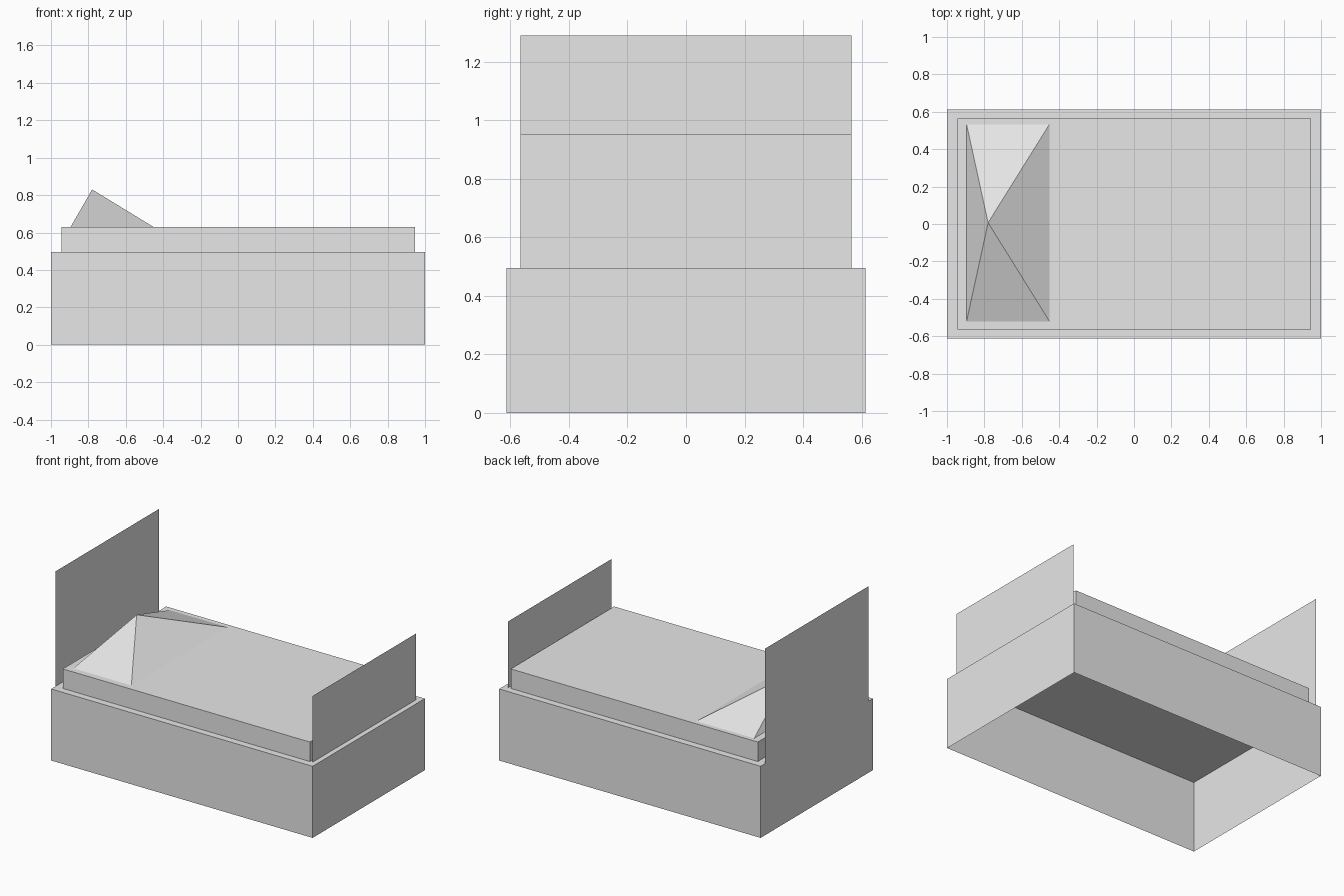
import bpy
import bmesh

# Remove the default object
if "Cube" in bpy.data.objects:
    bpy.data.objects.remove(bpy.data.objects["Cube"])

# Single plain material
grey = bpy.data.materials.new("light_grey")
grey.use_nodes = True
colour = (0.8, 0.8, 0.8, 1)
grey.diffuse_color = colour
grey.node_tree.nodes["Principled BSDF"].inputs["Base Color"].default_value = colour

FRAME_TOP, MATTRESS_TOP = 0.495, 0.63
HALF_WIDTH = 0.565


def finish(name, bm):
    bmesh.ops.recalc_face_normals(bm, faces=bm.faces)
    mesh = bpy.data.meshes.new(name)
    bm.to_mesh(mesh)
    bm.free()
    mesh.materials.append(grey)
    obj = bpy.data.objects.new(name, mesh)
    bpy.context.collection.objects.link(obj)
    return obj


def open_box(name, half_x, half_y, bottom, top):
    """Box centred on the origin with no underside."""
    bm = bmesh.new()
    bmesh.ops.create_cube(bm, size=2)
    for v in bm.verts:
        v.co = (v.co.x * half_x, v.co.y * half_y, top if v.co.z > 0 else bottom)
    under = [f for f in bm.faces if all(v.co.z == f.verts[0].co.z for v in f.verts)
             and f.calc_center_median().z < (bottom + top) / 2]
    # Orient the normals while the box is still closed
    bmesh.ops.recalc_face_normals(bm, faces=bm.faces)
    bmesh.ops.delete(bm, geom=under, context="FACES")
    return finish(name, bm)


def end_panel(name, x, top):
    """Thin upright sheet across the width of the bed."""
    bm = bmesh.new()
    corners = [(-HALF_WIDTH, FRAME_TOP), (HALF_WIDTH, FRAME_TOP),
               (HALF_WIDTH, top), (-HALF_WIDTH, top)]
    bm.faces.new([bm.verts.new((x, y, z)) for y, z in corners])
    return finish(name, bm)


def pillow(name, x0, x1, y0, y1, apex):
    """Low pyramid with an off-centre peak."""
    bm = bmesh.new()
    base = [bm.verts.new((x, y, MATTRESS_TOP))
            for x, y in ((x0, y0), (x1, y0), (x1, y1), (x0, y1))]
    peak = bm.verts.new(apex)
    for i in range(4):
        bm.faces.new((base[i], base[(i + 1) % 4], peak))
    return finish(name, bm)


# Bed base and mattress
open_box("bed_base", 1.0, 0.613, 0, FRAME_TOP)
open_box("mattress", 0.945, HALF_WIDTH, FRAME_TOP, MATTRESS_TOP)

# Head and foot panels
end_panel("headboard", -1.0, 1.29)
end_panel("footboard", 0.965, 0.953)

# Pillow at the head end
pillow("pillow", -0.895, -0.452, -0.52, 0.533, (-0.78, 0.007, 0.83))
